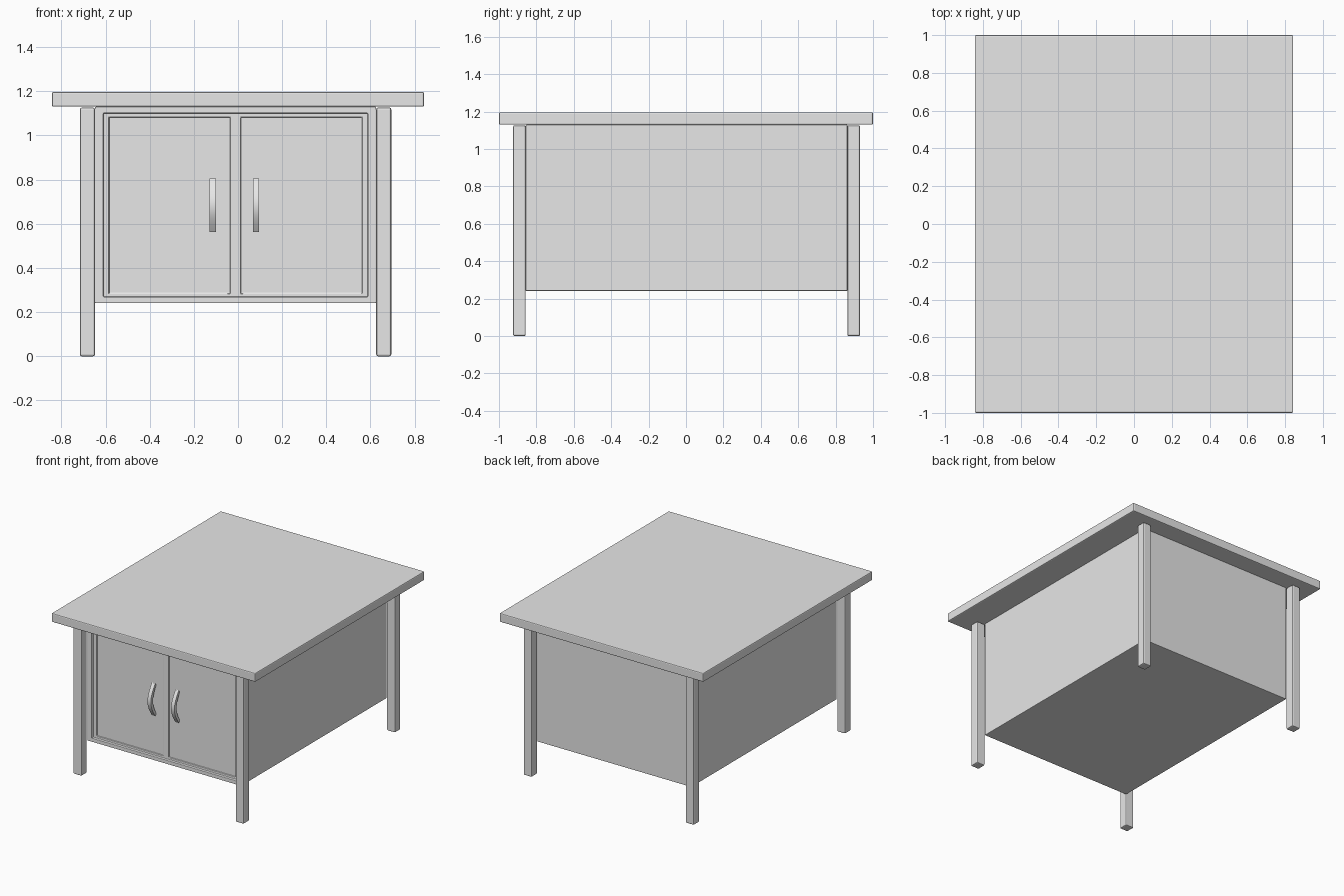
import bpy, bmesh, math

if "Cube" in bpy.data.objects:
    bpy.data.objects.remove(bpy.data.objects["Cube"])

grey = bpy.data.materials.new("plain grey")
grey.diffuse_color = (0.8, 0.8, 0.8, 1)
grey.use_nodes = True
grey.node_tree.nodes["Principled BSDF"].inputs["Base Color"].default_value = grey.diffuse_color


def add_mesh(name, bm):
    bmesh.ops.recalc_face_normals(bm, faces=bm.faces[:])
    mesh = bpy.data.meshes.new(name)
    bm.to_mesh(mesh)
    bm.free()
    mesh.materials.append(grey)
    obj = bpy.data.objects.new(name, mesh)
    bpy.context.collection.objects.link(obj)
    return obj


def box(name, x, y, z):
    """Box spanning the given (low, high) ranges."""
    bm = bmesh.new()
    bmesh.ops.create_cube(bm, size=1)
    for v in bm.verts:
        v.co = [r[0] if c < 0 else r[1] for c, r in zip(v.co, (x, y, z))]
    return add_mesh(name, bm)


def activate(obj):
    bpy.ops.object.select_all(action='DESELECT')
    obj.select_set(True)
    bpy.context.view_layer.objects.active = obj


def soften(obj, width):
    mod = obj.modifiers.new("soft edges", 'BEVEL')
    mod.width = width
    mod.segments = 2
    mod.limit_method = 'ANGLE'
    mod.angle_limit = math.radians(30)


def carve(obj, x, y, z):
    """Cut a rectangular recess out of obj."""
    cutter = box("cutter", x, y, z)
    cutter.hide_render = True
    mod = obj.modifiers.new("recess", 'BOOLEAN')
    mod.operation = 'DIFFERENCE'
    mod.solver = 'EXACT'
    mod.object = cutter
    activate(obj)
    bpy.ops.object.modifier_apply(modifier=mod.name)
    bpy.data.objects.remove(cutter)


# Tabletop
soften(box("tabletop", (-0.843, 0.843), (-1, 1), (1.13, 1.196)), 0.007)

# Four legs, outside the corners of the cabinet
for side, x in (("left", (-0.716, -0.648)), ("right", (0.626, 0.694))):
    for end, y in (("front", (-0.925, -0.857)), ("back", (0.863, 0.931))):
        soften(box(f"{end}_{side}_leg", x, y, (0, 1.126)), 0.008)

# Cabinet with a recessed front and two sunken door panels
FRONT = -0.857
cabinet = box("cabinet", (-0.648, 0.626), (FRONT, 0.863), (0.241, 1.13))
carve(cabinet, (-0.61, 0.588), (FRONT - 0.1, FRONT + 0.02), (0.269, 1.101))
for x in ((-0.584, -0.036), (0.012, 0.562)):
    carve(cabinet, x, (FRONT - 0.1, FRONT + 0.03), (0.284, 1.083))
soften(cabinet, 0.004)


# Bowed door handles
def handle(name, x, width=0.028, low=0.562, high=0.806, steps=16):
    base = FRONT + 0.034
    bm = bmesh.new()
    rings = []
    for i in range(steps + 1):
        t = i / steps
        bow = math.sin(math.pi * t)
        outer = (base - 0.012 - 0.052 * bow, low + (high - low) * t)
        inner = (base - 0.038 * bow, low + 0.014 + (high - low - 0.028) * t)
        rings.append([bm.verts.new((x + s * width / 2, y, z))
                      for s, (y, z) in ((-1, outer), (1, outer), (1, inner), (-1, inner))])
    for a, b in zip(rings, rings[1:]):
        for k in range(4):
            m = (k + 1) % 4
            bm.faces.new((a[k], a[m], b[m], b[k]))
    bm.faces.new(rings[0])
    bm.faces.new(rings[-1])
    obj = add_mesh(name, bm)
    activate(obj)
    bpy.ops.object.shade_smooth_by_angle(angle=math.radians(35))


handle("left_handle", -0.114)
handle("right_handle", 0.081)
